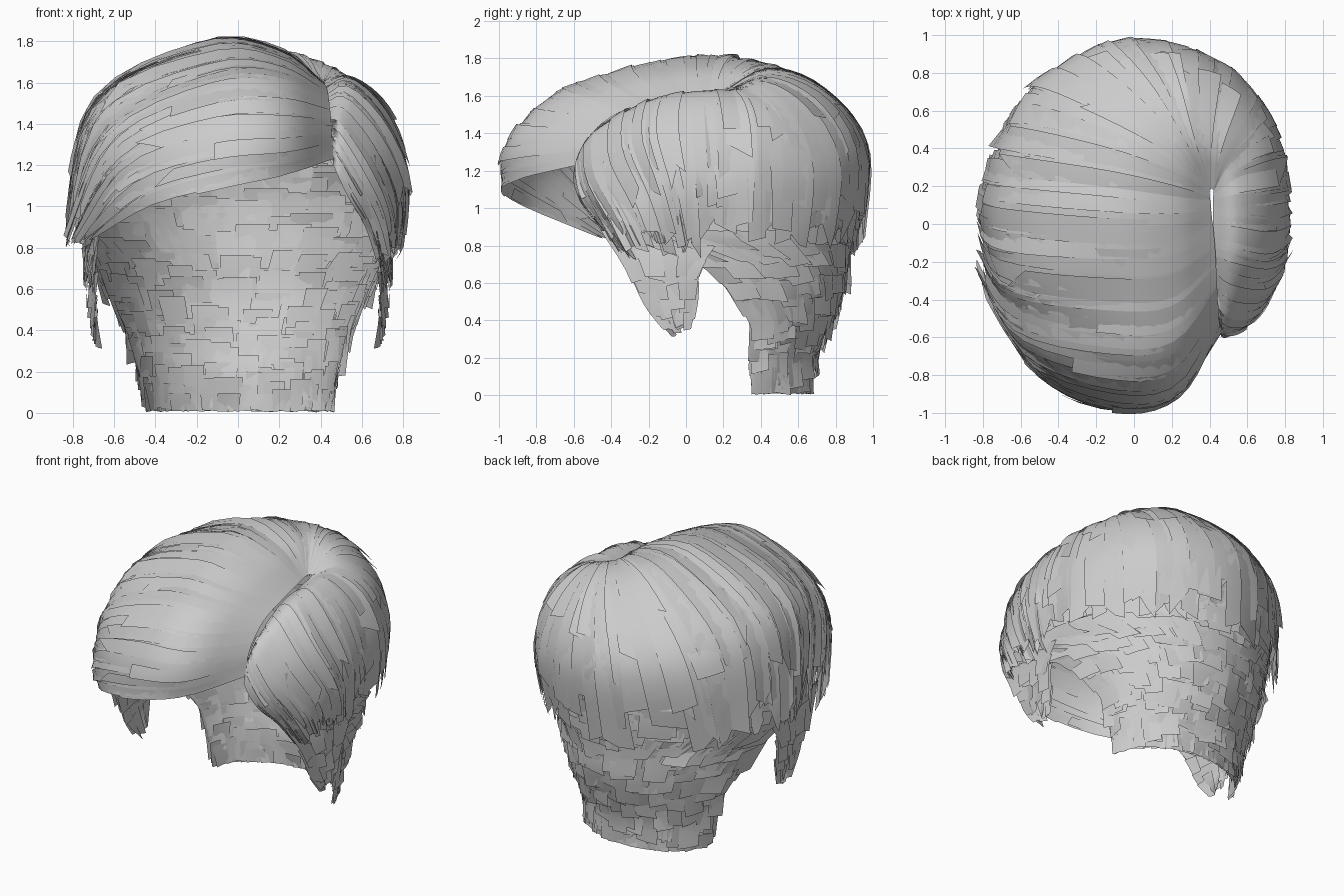
import bpy, bmesh, math, random
from mathutils import Vector

if "Cube" in bpy.data.objects:
    bpy.data.objects.remove(bpy.data.objects["Cube"])

random.seed(7)
R = random.uniform
CENTRE = Vector((0, 0.05, 0.95))

# Guide strands, root to tip: fringe swept from the parting to the left
FRINGE = [
    [(.46, -.58, 1.23), (.25, -.88, 1.16), (-.05, -.99, 1.10), (-.41, -.87, 1.01), (-.71, -.46, .84)],
    [(.45, -.52, 1.38), (.23, -.89, 1.36), (-.10, -.94, 1.33), (-.52, -.76, 1.18), (-.78, -.34, .82)],
    [(.44, -.36, 1.51), (.21, -.65, 1.60), (-.12, -.68, 1.59), (-.61, -.55, 1.34), (-.82, -.20, .80)],
    [(.43, -.15, 1.57), (.20, -.32, 1.70), (-.12, -.34, 1.72), (-.67, -.27, 1.47), (-.83, -.05, .80)],
    [(.41, .05, 1.60), (.20, .00, 1.75), (-.15, .00, 1.79), (-.69, .05, 1.50), (-.82, .12, .82)],
    [(.40, .15, 1.61), (.20, .22, 1.76), (-.15, .30, 1.78), (-.65, .37, 1.46), (-.76, .38, .82)]]
# Crown strands falling down the back
CROWN = [
    [(.40, .17, 1.61), (.22, .38, 1.75), (-.08, .58, 1.70), (-.44, .76, 1.38), (-.55, .69, .80)],
    [(.40, .18, 1.61), (.28, .45, 1.74), (.13, .74, 1.63), (-.05, .96, 1.33), (-.10, .91, .80)],
    [(.41, .19, 1.61), (.36, .45, 1.71), (.34, .74, 1.58), (.33, .91, 1.27), (.30, .86, .80)],
    [(.42, .18, 1.61), (.48, .40, 1.66), (.57, .61, 1.50), (.61, .73, 1.20), (.57, .69, .80)],
    [(.42, .17, 1.60), (.52, .30, 1.63), (.68, .40, 1.49), (.77, .43, 1.20), (.74, .42, .80)]]
# Shorter side right of the parting
SIDE = [
    [(.42, .10, 1.58), (.54, .10, 1.62), (.71, .10, 1.46), (.81, .12, 1.15), (.76, .13, .78)],
    [(.42, -.10, 1.55), (.54, -.13, 1.59), (.71, -.16, 1.40), (.81, -.08, 1.10), (.75, .00, .76)],
    [(.43, -.28, 1.49), (.52, -.36, 1.49), (.68, -.37, 1.28), (.77, -.25, 1.02), (.74, -.15, .74)],
    [(.43, -.44, 1.37), (.48, -.54, 1.35), (.60, -.53, 1.15), (.69, -.42, .95), (.72, -.28, .72)],
    [(.44, -.52, 1.25), (.47, -.60, 1.18), (.54, -.56, 1.03), (.62, -.45, .90), (.69, -.30, .70)]]
GUIDES = [[Vector(p) for p in g] for g in FRINGE + CROWN + SIDE]
# Lower back sections: height, half width, centre y, depth, front edge y
LEVELS = [(.01, .45, .33, .34, .36), (.2, .49, .32, .37, .36), (.4, .56, .25, .53, .36),
          (.58, .65, .12, .73, .24), (.72, .71, .03, .84, .10), (.85, .745, 0, .90, -.30),
          (1.0, .765, 0, .93, -.40), (1.25, .755, 0, .94, -.40)]


def spline(pts, t):
    n = len(pts)
    t = max(0, min(n - 1.0001, t))
    i = int(t)
    f = t - i
    b, c = pts[i], pts[i + 1]
    a = pts[i - 1] if i else b * 2 - c
    d = pts[i + 2] if i + 2 < n else c * 2 - b
    return .5 * (2 * b + (c - a) * f + (2 * a - 5 * b + 4 * c - d) * f * f
                 + (3 * b - a - 3 * c + d) * f ** 3)


def top_surface(u, v):
    return spline([spline(g, v * 4) for g in GUIDES], u)


def nape_surface(u, z):
    z = max(.005, min(1.249, z))
    k = max(i for i in range(len(LEVELS) - 1) if LEVELS[i][0] <= z or i == 0)
    lo, hi = LEVELS[k], LEVELS[k + 1]
    f = (z - lo[0]) / (hi[0] - lo[0])
    w, c, d, front = (a + (b - a) * f for a, b in zip(lo[1:], hi[1:]))
    t = u * math.acos(max(-1, min(1, (front - c) / d)))
    return Vector((w * math.sin(t), c + d * math.cos(t), z))


BURN_FRONT = [Vector(p) for p in [(.67, -.44, .88), (.69, -.31, .68), (.69, -.21, .47), (.67, -.08, .31)]]
BURN_BACK = [Vector(p) for p in [(.75, .14, .80), (.74, .07, .66), (.71, .05, .50), (.68, .02, .33)]]


def burn_surface(u, v):
    return spline(BURN_FRONT, v * 3).lerp(spline(BURN_BACK, v * 3), u)


def normal(surf, u, v):
    e = .02
    n = (surf(u + e, v) - surf(u - e, v)).cross(surf(u, v + e) - surf(u, v - e))
    n = n.normalized() if n.length > 1e-9 else Vector((0, 0, 1))
    return n if n.dot(surf(u, v) - CENTRE) > 0 else -n


def card(bm, surf, u0, u1, v0, v1, nu, nv, lift0, lift1, skew=0.0, vmin=0.0):
    """One hair card: a curved strip laid on a surface, lifted root to tip."""
    roll, ragged = R(-.03, .03), R(-.12, .12) * (v1 - v0)
    grid = []
    for j in range(nv + 1):
        t = j / nv
        row = []
        for i in range(nu + 1):
            s = i / nu
            u = u0 + (u1 - u0) * s + skew * t
            v = v0 + (v1 - v0) * t + ragged * (s - .5) * t
            h = lift0 + (lift1 - lift0) * t + roll * (s - .5) * t
            row.append(bm.verts.new(surf(u, v) + normal(surf, u, max(v, vmin)) * h))
        grid.append(row)
    for a, b in zip(grid, grid[1:]):
        for i in range(nu):
            f = bm.faces.new((a[i], a[i + 1], b[i + 1], b[i]))
            f.normal_update()
            if f.normal.dot(f.calc_center_median() - CENTRE) < 0:
                f.normal_flip()


def finish(bm, name):
    mesh = bpy.data.meshes.new(name)
    bm.to_mesh(mesh)
    bm.free()
    mesh.shade_smooth()
    ob = bpy.data.objects.new(name, mesh)
    bpy.context.collection.objects.link(ob)
    return ob


# Upper hair: long strips of uneven length, then shorter overlapping ones
def upper(name, ua, ub, step, short):
    bm = bmesh.new()
    n = round((ub - ua) / step)
    w = (ub - ua) / n
    for i in range(n):
        u = ua + i * w
        end = 1 if u < 1 else R(short, 1)
        card(bm, top_surface, u, min(u + w * 1.15, 15), 0, end, 2, 14, R(0, .004), R(0, .014), 0, .08)
        for lo, hi in ((0, R(.5, .75)), (R(.25, .5), R(short, 1)), (R(.5, .65), R(.85, 1)),
                       (R(.6, .7), R(.8, .95))):
            a = max(ua, u + R(-.5, .5) * w)
            b = min(ub, a + w * R(.9, 1.5))
            if b - a > .05:
                card(bm, top_surface, a, b, lo, hi, 2, 10, R(-.02, .004), R(-.01, .03), R(-.08, .08), .08)
    return finish(bm, name)


upper("swept_fringe", 0, 5, .27, .87)
upper("crown_back_hair", 5, 11, .3, .82)
upper("right_side_hair", 11, 15, .27, .85)

# Lower back: two staggered layers of short cards down to the nape
bm = bmesh.new()
rows = 13
for layer in range(2):
    for r in range(rows):
        z1 = 1.24 - r * 1.08 / (rows - 1) - .04 * layer
        n = 20 if z1 > .7 else 15
        for i in range(n):
            u = -1 + 2 * (i + .5 * layer) / n
            top = z1 + R(-.05, .04)
            low = max(.01, top - R(.14, .26))
            tip = R(.002, .036) if z1 > .3 else R(0, .02)
            card(bm, nape_surface, max(-1, u - R(0, .04)), min(1.03, u + 2 / n + R(0, .04)),
                 top, low, 2, 3, R(-.025, .002), tip - .012 * layer, R(-.025, .025))
finish(bm, "nape_hair")

# Sideburns: pointed locks in front of each ear, mirrored
bm = bmesh.new()
for lo, hi in ((0, .4), (.0, .5), (.2, .6), (.35, .75), (.5, .9), (.65, 1.0)):
    for i in range(4):
        card(bm, burn_surface, i / 4 - .03, (i + 1) / 4 + .03, max(0, lo + R(-.06, .06)), min(1, hi + R(-.07, .05)),
             2, 4, R(-.025, .006), R(-.008, .03), R(-.07, .07))
burns = finish(bm, "sideburns")
mirror = burns.modifiers.new("mirror", "MIRROR")
mirror.use_mirror_merge = False
